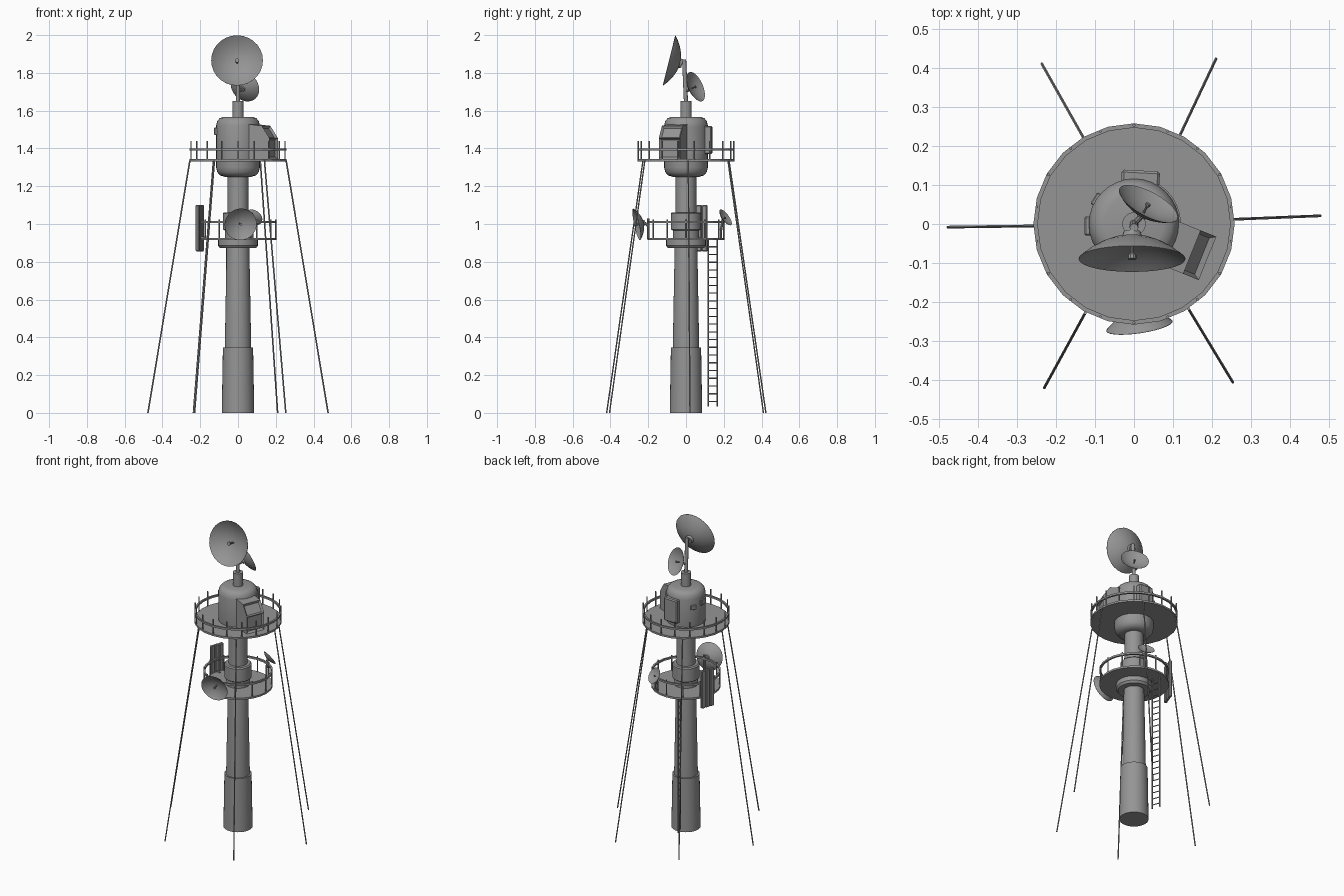
import bpy, bmesh, math
from mathutils import Vector, Matrix

if "Cube" in bpy.data.objects:
    bpy.data.objects.remove(bpy.data.objects["Cube"])

grey = bpy.data.materials.new("dark_grey_paint")
grey.diffuse_color = (.3, .3, .3, 1)
grey.use_nodes = True
grey.node_tree.nodes["Principled BSDF"].inputs["Base Color"].default_value = grey.diffuse_color


def finish(bm, name, mat=None, smooth=True):
    bmesh.ops.remove_doubles(bm, verts=bm.verts, dist=1e-5)
    bmesh.ops.recalc_face_normals(bm, faces=bm.faces)
    me = bpy.data.meshes.new(name)
    bm.to_mesh(me)
    bm.free()
    me.materials.append(grey)
    ob = bpy.data.objects.new(name, me)
    bpy.context.collection.objects.link(ob)
    if mat:
        ob.matrix_world = mat
    if smooth:
        bpy.ops.object.select_all(action='DESELECT')
        ob.select_set(True)
        bpy.context.view_layer.objects.active = ob
        bpy.ops.object.shade_smooth_by_angle(angle=math.radians(35))
    return ob


def lathe(name, profile, segs=32, mat=None, closed=False, smooth=True):
    bm = bmesh.new()
    rings = [[bm.verts.new((r * math.cos(2 * math.pi * i / segs),
                            r * math.sin(2 * math.pi * i / segs), z))
              for i in range(segs)] for r, z in profile]
    pairs = list(zip(rings, rings[1:])) + ([(rings[-1], rings[0])] if closed else [])
    for a, b in pairs:
        for i in range(segs):
            j = (i + 1) % segs
            bm.faces.new((a[i], a[j], b[j], b[i]))
    bmesh.ops.dissolve_degenerate(bm, edges=bm.edges, dist=1e-6)
    return finish(bm, name, mat, smooth)


def add_rod(bm, a, b, r, segs=6):
    a, b = Vector(a), Vector(b)
    d = b - a
    m = Matrix.Translation((a + b) / 2) @ d.to_track_quat('Z', 'Y').to_matrix().to_4x4()
    bmesh.ops.create_cone(bm, cap_ends=True, segments=segs, radius1=r, radius2=r,
                          depth=d.length, matrix=m)


def rods(name, items, segs=6):
    bm = bmesh.new()
    for a, b, r in items:
        add_rod(bm, a, b, r, segs)
    return finish(bm, name)


def box(name, size, mat, bevel=0):
    bm = bmesh.new()
    bmesh.ops.create_cube(bm, size=1, matrix=Matrix.Diagonal((*size, 1)))
    if bevel:
        bmesh.ops.bevel(bm, geom=bm.edges[:], offset=bevel, segments=1, affect='EDGES')
    return finish(bm, name, mat, False)


def at(x, y, z, deg=0):
    return Matrix.Translation((x, y, z)) @ Matrix.Rotation(math.radians(deg), 4, 'Z')


def polar(r, ang, z):
    return Vector((r * math.cos(ang), r * math.sin(ang), z))


# Tower column, collar and ring
lathe("base_column", [(0, 0), (.086, 0), (.08, .345), (0, .345)])
lathe("main_column", [(0, .34), (.07, .34), (.06, .88), (.055, .92), (.055, 1.26), (0, 1.26)])
lathe("platform_collar", [(.06, .872), (.095, .872), (.105, .885), (.105, .92), (.06, .92)])
lathe("column_ring", [(.055, .92), (.07, .92), (.07, .965), (.08, .972), (.08, 1.055),
                      (.073, 1.062), (.055, 1.062)])

# Equipment cabin with rounded ends, and the mast
lathe("cabin", [(0, 1.25), (.07, 1.25), (.095, 1.257), (.11, 1.275), (.116, 1.3),
                (.116, 1.52), (.11, 1.545), (.096, 1.561), (.075, 1.567), (0, 1.567)])
lathe("mast_socket", [(0, 1.56), (.03, 1.56), (.03, 1.65), (0, 1.65)], 20)
rods("mast", [((0, 0, 1.64), (0, -.01, 1.87), .011)], 12)


# Round platforms with posts and rail
def platform(name, r, z, hole, segs, posts, post_top, rail_z):
    lathe(name + "_deck", [(hole, z - .006), (r, z - .006), (r, z + .006), (hole, z + .006)],
          segs, closed=True, smooth=False)
    lathe(name + "_rail", [(r - .011, rail_z - .006), (r, rail_z - .006),
                           (r, rail_z + .006), (r - .011, rail_z + .006)],
          segs, closed=True, smooth=False)
    angs = [math.pi / 2 + 2 * math.pi * i / posts for i in range(posts)]
    rods(name + "_posts", [(polar(r - .005, a, z), polar(r - .005, a, post_top), .004)
                           for a in angs])


platform("upper_platform", .258, 1.338, .1, 24, 18, 1.44, 1.395)
platform("lower_platform", .205, .92, .05, 24, 12, 1.025, 1.01)

# Six guy cables
feet = [(.477, .021), (.21, .423), (-.236, .41), (-.477, -.008), (-.23, -.42), (.253, -.405)]
tops = [(.255, .012), (.118, .228), (-.13, .222), (-.255, -.005), (-.125, -.228), (.14, -.218)]
rods("guy_cables", [((*f, 0), (*t, 1.335), .004) for f, t in zip(feet, tops)])

# Ladder up to the lower platform
la, lb = (-.042, .117), (-.06, .165)
parts = [((*p, .035), (*p, .92), .004) for p in (la, lb)]
for i in range(21):
    z = .06 + i * .041
    parts.append(((*la, z), (*lb, z), .0032))
rods("ladder", parts)


# Dishes: curved bowl, back hub and feed rod, facing along n
def dish(name, centre, n, r, depth, mount):
    n = Vector(n).normalized()
    m = Matrix.Translation(centre) @ n.to_track_quat('Z', 'Y').to_matrix().to_4x4()
    k = [0, .2, .4, .6, .8, .92, 1]
    t = r * .05
    inner = [(r * a, depth * (a ** 2.2 - 1)) for a in k]
    outer = [(r * a, depth * (a ** 2.2 - 1) - t * (1.2 - a)) for a in reversed(k)]
    lathe(name + "_bowl", inner + outer, 28, m)
    lathe(name + "_hub", [(0, -depth - r * .14), (r * .16, -depth - r * .14),
                          (r * .2, -depth), (0, -depth)], 16, m)
    lathe(name + "_feed", [(0, -depth), (r * .035, -depth), (r * .035, -r * .12),
                           (r * .08, -r * .08), (r * .08, 0), (0, 0)], 10, m)
    back = m @ Vector((0, 0, -depth - r * .1))
    rods(name + "_arm", [(back, mount, .007)], 8)


dish("large_top_dish", (-.005, -.09, 1.866), (0, -.97, .24), .137, .053, (0, -.008, 1.858))
dish("small_top_dish", (.037, .052, 1.727), (.43, .8, .36), .084, .028, (0, 0, 1.7))
dish("front_dish", (.014, -.262, .998), (.15, -1, -.22), .086, .034, (.01, -.2, .99))
dish("rear_dish", (.082, .21, 1.035), (.35, .75, .55), .05, .015, (.075, .185, .97))
rods("dish_posts", [((.01, -.2, .92), (.01, -.2, 1.03), .007),
                    ((.075, .185, .92), (.075, .185, .99), .006)], 8)

# Three sector antenna panels standing tangent to the lower rail
ang = math.radians(161)
out = Vector((math.cos(ang), math.sin(ang), 0))
tan = Vector((-out.y, out.x, 0))
mid = out * .214 + Vector((0, 0, .978))
for i in (-1, 0, 1):
    p = mid + tan * i * .031
    box(f"antenna_panel_{i + 2}", (.018, .029, .245), at(*p, 161), .004)
rods("panel_brackets", [(mid + Vector((0, 0, h)), out * .18 + Vector((0, 0, .978 + h)), .005)
                        for h in (-.05, .032)])

# Control room bay with sloped window, projecting from the cabin
bm = bmesh.new()
side = [(.06, 1.345), (.198, 1.345), (.198, 1.455), (.155, 1.52), (.06, 1.53)]
left = [bm.verts.new((x, -.06, z)) for x, z in side]
right = [bm.verts.new((x, .06, z)) for x, z in side]
bm.faces.new(left)
bm.faces.new(right[::-1])
faces = []
for i in range(5):
    j = (i + 1) % 5
    faces.append(bm.faces.new((left[i], right[i], right[j], left[j])))
bmesh.ops.recalc_face_normals(bm, faces=bm.faces)
bmesh.ops.inset_individual(bm, faces=[faces[1], faces[2]], thickness=.014, depth=-.012)
finish(bm, "control_bay", at(.005, -.014, 0, -22), False)

# Rear cabinet, side hatches and curved side shield
box("rear_cabinet", (.098, .07, .15), at(.016, .102, 1.445, -3), .006)
box("side_hatch", (.02, .05, .04), at(-.117, -.005, 1.49), .004)
box("rear_left_hatch", (.012, .035, .03), at(-.098, .064, 1.47, 147), .003)
bm = bmesh.new()
arc = [math.radians(-5 + 7 * i) for i in range(10)]
loops = [[bm.verts.new(polar(r, a, z)) for r, z in
          ((.112, 1.37), (.12, 1.37), (.12, 1.52), (.112, 1.52))] for a in arc]
for a, b in zip(loops, loops[1:]):
    for i in range(4):
        bm.faces.new((a[i], b[i], b[(i + 1) % 4], a[(i + 1) % 4]))
bm.faces.new(loops[0])
bm.faces.new(loops[-1][::-1])
finish(bm, "side_shield")
